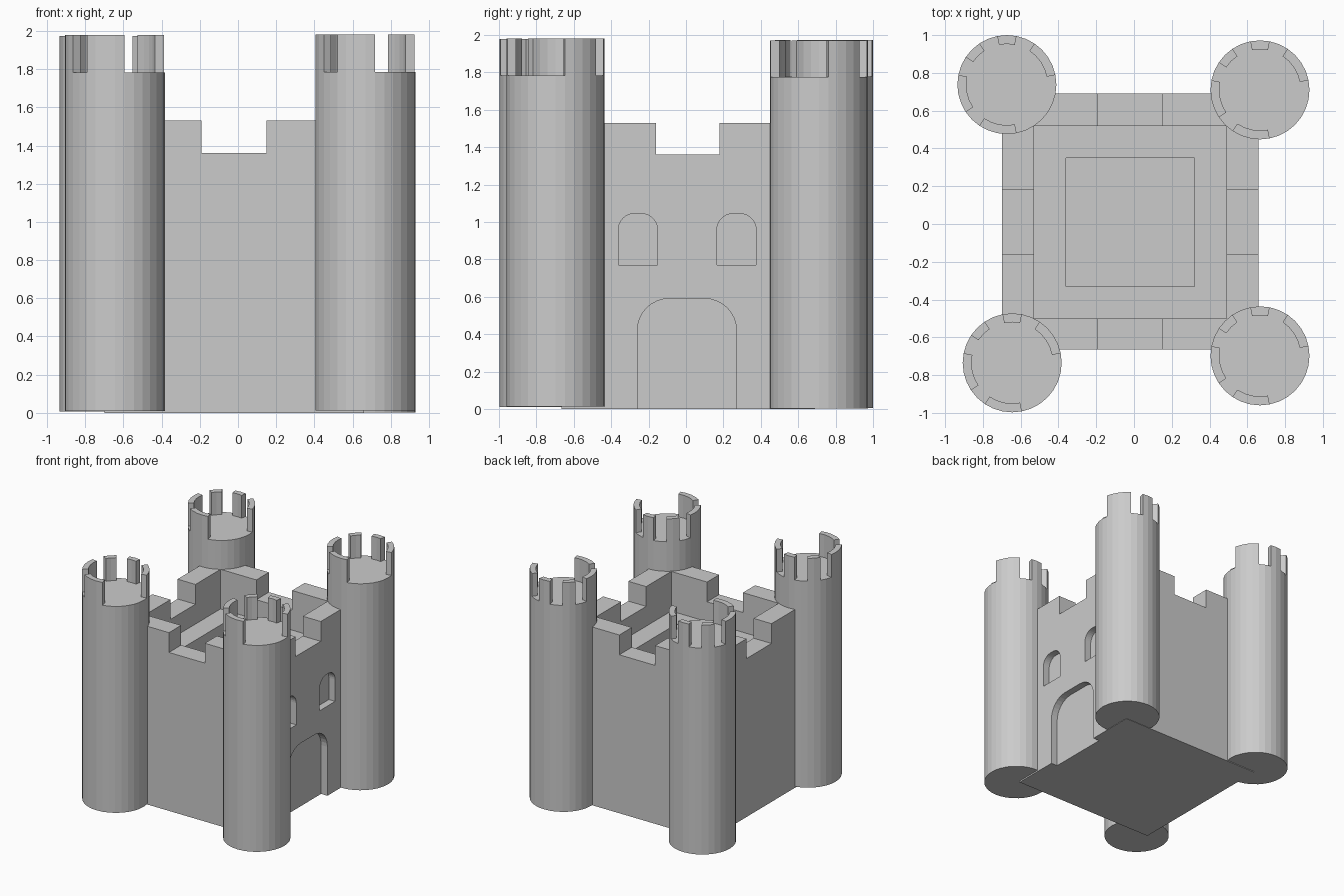
import bpy, bmesh
from math import sin, cos, radians, pi

if "Cube" in bpy.data.objects:
    bpy.data.objects.remove(bpy.data.objects["Cube"])


def prism(name, pts, offset):
    """Extrude a closed 3D outline along an offset vector."""
    bm = bmesh.new()
    face = bm.faces.new([bm.verts.new(p) for p in pts])
    ext = bmesh.ops.extrude_face_region(bm, geom=[face], use_keep_orig=True)
    verts = [g for g in ext["geom"] if isinstance(g, bmesh.types.BMVert)]
    bmesh.ops.translate(bm, verts=verts, vec=offset)
    bmesh.ops.recalc_face_normals(bm, faces=bm.faces)
    mesh = bpy.data.meshes.new(name)
    bm.to_mesh(mesh)
    bm.free()
    obj = bpy.data.objects.new(name, mesh)
    bpy.context.collection.objects.link(obj)
    return obj


def box(name, x0, x1, y0, y1, z0, z1):
    pts = [(x0, y0, z0), (x1, y0, z0), (x1, y1, z0), (x0, y1, z0)]
    return prism(name, pts, (0, 0, z1 - z0))


def arch(name, y0, y1, z0, z1, r, x0, x1):
    """Opening with a flat base and rounded upper corners."""
    pts = [(x0, y0, z0), (x0, y1, z0)]
    for cy, start in ((y1 - r, 0), (y0 + r, pi / 2)):
        for i in range(9):
            a = start + i * pi / 16
            pts.append((x0, cy + r * cos(a), z1 - r + r * sin(a)))
    return prism(name, pts, (x1 - x0, 0, 0))


def cut(target, cutter):
    cutter.hide_render = True
    mod = target.modifiers.new("cut", 'BOOLEAN')
    mod.operation = 'DIFFERENCE'
    mod.solver = 'EXACT'
    mod.object = cutter
    bpy.context.view_layer.objects.active = target
    bpy.ops.object.modifier_apply(modifier=mod.name)
    bpy.data.objects.remove(cutter)


# Square keep with a stepped roof and corner battlements
keep = box("keep", -0.70, 0.66, -0.665, 0.69, 0, 1.53)
cut(keep, box("walkway_cutter", -0.53, 0.49, -0.50, 0.52, 1.19, 1.8))
cut(keep, box("courtyard_cutter", -0.36, 0.32, -0.33, 0.35, 1.02, 1.5))
cut(keep, box("notch_x_cutter", -0.19, 0.15, -1, 1, 1.36, 1.9))
cut(keep, box("notch_y_cutter", -1, 1, -0.16, 0.18, 1.36, 2.0))

# Recessed gate and windows on the right wall
cut(keep, arch("gate_cutter", -0.26, 0.27, -0.1, 0.59, 0.17, 0.60, 0.8))
for y in (-0.257, 0.27):
    cut(keep, arch("window_cutter", y - 0.105, y + 0.105, 0.77, 1.045, 0.088, 0.60, 0.8))

# Round corner towers with unevenly spaced merlons
R, R_IN, SIDES = 0.262, 0.215, 32
MERLONS = ((1, 5), (7, 9), (11, 13), (15, 19), (21, 25))
TOWERS = {
    "front_left": (-0.645, -0.735, 0.01),
    "front_right": (0.667, -0.698, 0.012),
    "back_right": (0.667, 0.71, 0.003),
    "back_left": (-0.673, 0.738, 0.006),
}


def ring_point(cx, cy, r, k, z):
    a = 2 * pi * k / SIDES
    return (cx + r * cos(a), cy + r * sin(a), z)


for side, (cx, cy, z) in TOWERS.items():
    prism(side + "_tower", [ring_point(cx, cy, R, k, z) for k in range(SIDES)], (0, 0, 1.772))
    for n, (a, b) in enumerate(MERLONS):
        outer = [ring_point(cx, cy, R, k, z + 1.772) for k in range(a, b + 1)]
        inner = [ring_point(cx, cy, R_IN, k, z + 1.772) for k in range(b, a - 1, -1)]
        prism(f"{side}_merlon_{n + 1}", outer + inner, (0, 0, 0.196))
